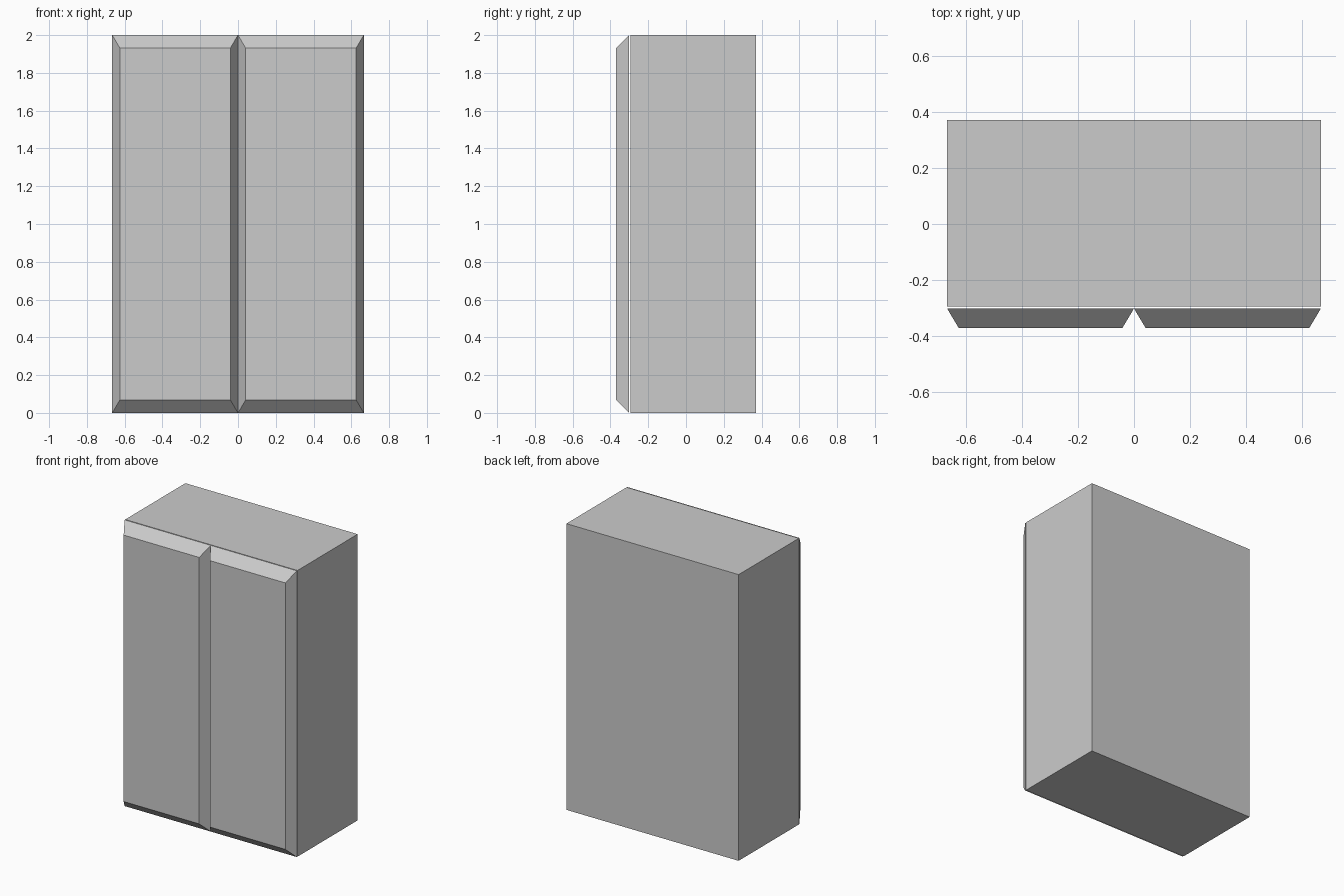
import bpy, bmesh
from mathutils import Vector

if "Cube" in bpy.data.objects:
    bpy.data.objects.remove(bpy.data.objects["Cube"])

HALF_W, HALF_D, HEIGHT = 0.666, 0.37, 2.0
BODY_FRONT, DOOR_BACK = -0.294, -0.301
INSET_X, INSET_Z = 0.041, 0.069


def box(name, lo, hi, inset_x=0.0, inset_z=0.0):
    """Box between two corners; the front (-y) face can be inset to form a chamfered slab."""
    lo, hi = Vector(lo), Vector(hi)
    centre, size = (lo + hi) / 2, hi - lo
    bm = bmesh.new()
    bmesh.ops.create_cube(bm, size=1.0)
    for v in bm.verts:
        front = v.co.y < 0
        sx = size.x - (2 * inset_x if front else 0)
        sz = size.z - (2 * inset_z if front else 0)
        v.co = Vector((v.co.x * sx, v.co.y * size.y, v.co.z * sz))
    mesh = bpy.data.meshes.new(name)
    bm.to_mesh(mesh)
    bm.free()
    obj = bpy.data.objects.new(name, mesh)
    obj.location = centre
    bpy.context.collection.objects.link(obj)
    return obj


# Cabinet body
box("cabinet_body", (-HALF_W, BODY_FRONT, 0), (HALF_W, HALF_D, HEIGHT))

# Pair of chamfered doors, with a hairline gap in front of the body
for name, x in (("left_door", -HALF_W), ("right_door", 0.0)):
    box(name, (x, -HALF_D, 0), (x + HALF_W, DOOR_BACK, HEIGHT), INSET_X, INSET_Z)
